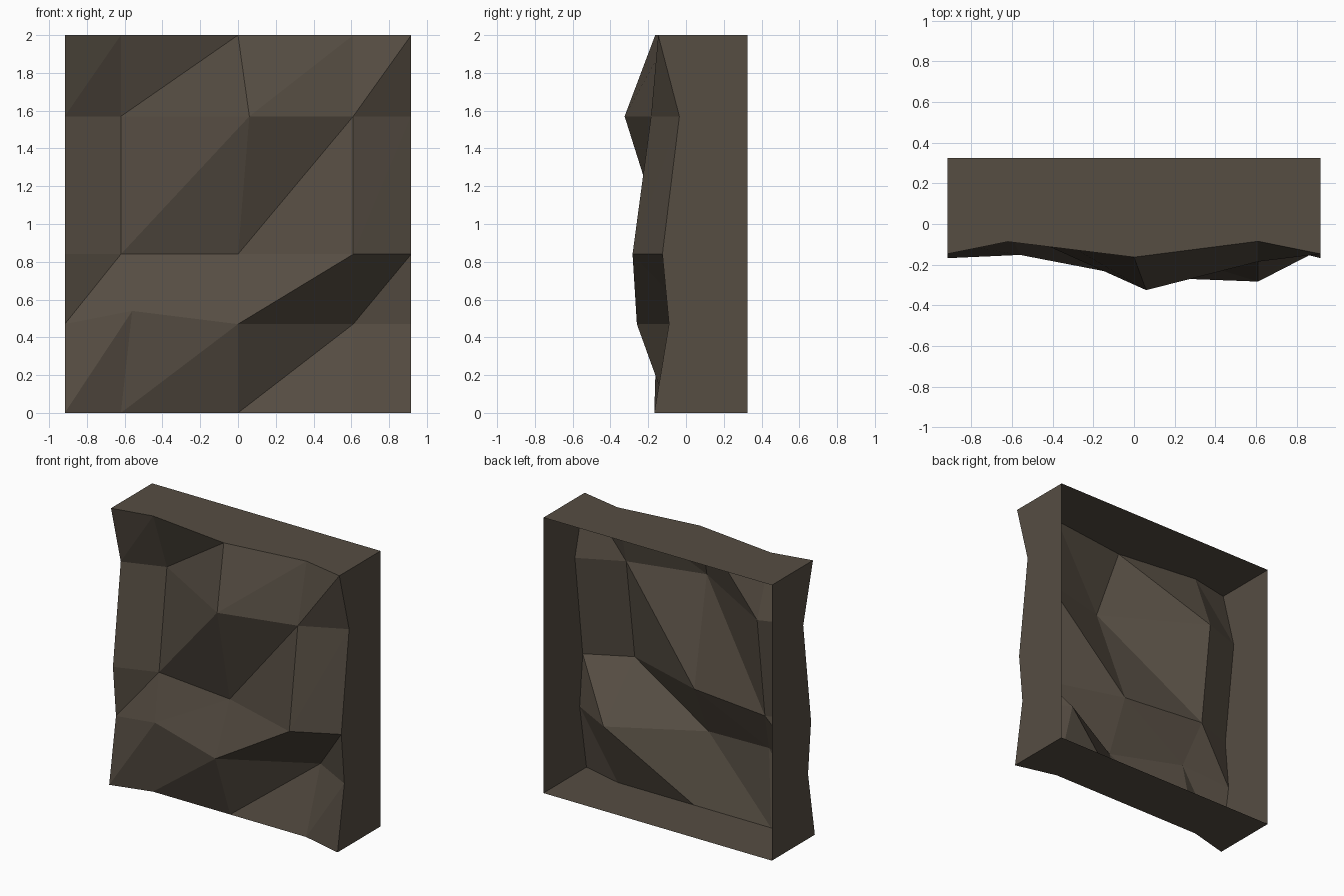
import bpy, bmesh

if "Cube" in bpy.data.objects:
    bpy.data.objects.remove(bpy.data.objects["Cube"])

BACK_Y = 0.325
COLS = [-0.917, -0.62, 0.0, 0.61, 0.917]
ROWS = [0.0, 0.47, 0.84, 1.57, 2.0]

# Depth (y) of the rough front at each grid crossing, bottom row first
DEPTH = [
    [-0.168, -0.09, -0.09, -0.09, -0.168],
    [-0.09, -0.152, -0.26, 0.075, -0.09],
    [-0.125, -0.02, -0.095, -0.283, -0.125],
    [-0.035, 0.07, -0.325, -0.185, -0.035],
    [-0.147, -0.087, -0.163, -0.085, -0.147],
]
# Crossings pushed off the regular grid: (row, column) -> (x, z)
MOVED = {(1, 1): (-0.56, 0.54), (3, 2): (0.06, 1.57)}

stone = bpy.data.materials.new("dark brown stone")
stone.diffuse_color = (0.092, 0.074, 0.055, 1.0)
stone.use_nodes = True
stone.node_tree.nodes["Principled BSDF"].inputs["Base Color"].default_value = stone.diffuse_color

bm = bmesh.new()

# Rough front: each cell is split along its rising diagonal
grid = []
for r, z in enumerate(ROWS):
    line = []
    for c, x in enumerate(COLS):
        px, pz = MOVED.get((r, c), (x, z))
        line.append(bm.verts.new((px, DEPTH[r][c], pz)))
    grid.append(line)
for r in range(4):
    for c in range(4):
        bl, br = grid[r][c], grid[r][c + 1]
        tl, tr = grid[r + 1][c], grid[r + 1][c + 1]
        bm.faces.new((bl, br, tr))
        bm.faces.new((bl, tr, tl))

# Side walls: border swept straight to the open back
border = (grid[0] + [grid[r][4] for r in range(1, 5)]
          + grid[4][3::-1] + [grid[r][0] for r in range(3, 0, -1)])
back = [bm.verts.new((v.co.x, BACK_Y, v.co.z)) for v in border]
n = len(border)
for i in range(n):
    j = (i + 1) % n
    bm.faces.new((border[j], border[i], back[i], back[j]))

bm.normal_update()
mesh = bpy.data.meshes.new("rock_wall_panel")
bm.to_mesh(mesh)
bm.free()
mesh.materials.append(stone)
panel = bpy.data.objects.new("rock_wall_panel", mesh)
bpy.context.collection.objects.link(panel)
